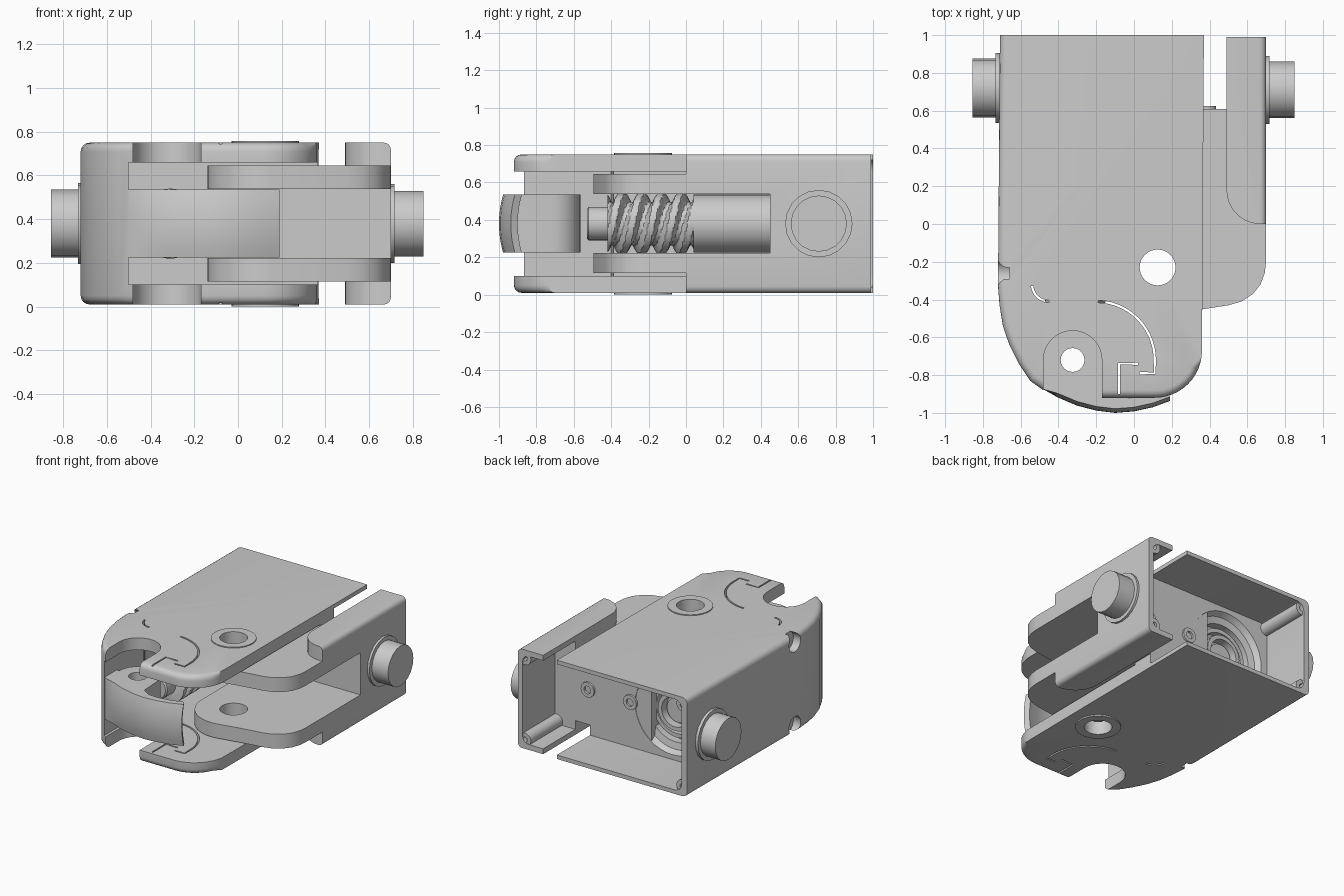
import bpy, bmesh
from math import sin, cos, pi, radians, hypot
from mathutils import Vector

if "Cube" in bpy.data.objects:
    bpy.data.objects.remove(bpy.data.objects["Cube"])

ZC = 0.38          # mid height
PIVOT = (0.125, -0.23)
PIN = (-0.325, -0.72)


def finish(bm, name):
    bmesh.ops.recalc_face_normals(bm, faces=bm.faces)
    me = bpy.data.meshes.new(name)
    bm.to_mesh(me)
    bm.free()
    ob = bpy.data.objects.new(name, me)
    bpy.context.collection.objects.link(ob)
    return ob


def loft(name, rings, closed=False):
    bm = bmesh.new()
    vs = [[bm.verts.new(p) for p in r] for r in rings]
    n = len(rings[0])
    pairs = list(zip(vs, vs[1:])) + ([(vs[-1], vs[0])] if closed else [])
    for a, b in pairs:
        for i in range(n):
            j = (i + 1) % n
            bm.faces.new((a[i], a[j], b[j], b[i]))
    if not closed:
        bm.faces.new(vs[0][::-1])
        bm.faces.new(vs[-1])
    return finish(bm, name)


def prism(name, pts, z0, z1):
    return loft(name, [[(x, y, z) for x, y in pts] for z in (z0, z1)])


def box(name, x0, x1, y0, y1, z0, z1):
    return prism(name, [(x0, y0), (x1, y0), (x1, y1), (x0, y1)], z0, z1)


def lathe(name, prof, axis, loc, segs=32, closed=False):
    """prof: (radius, position along axis)"""
    rings = []
    for r, h in prof:
        ring = []
        for i in range(segs):
            a, b = r * cos(2 * pi * i / segs), r * sin(2 * pi * i / segs)
            v = {'x': (h, a, b), 'y': (a, h, b), 'z': (a, b, h)}[axis]
            ring.append(Vector(v) + Vector(loc))
        rings.append(ring)
    return loft(name, rings, closed)


def arc(cx, cy, r, a0, a1, n=10):
    return [(cx + r * cos(radians(a0 + (a1 - a0) * i / n)),
             cy + r * sin(radians(a0 + (a1 - a0) * i / n))) for i in range(n + 1)]


def bevel(ob, width, test, segs=4):
    bm = bmesh.new()
    bm.from_mesh(ob.data)
    es = [e for e in bm.edges if test(*[v.co for v in e.verts])]
    bmesh.ops.bevel(bm, geom=es, offset=width, segments=segs, profile=0.5, affect='EDGES')
    bm.to_mesh(ob.data)
    bm.free()


def boolean(ob, tools, op='DIFFERENCE'):
    for t in tools:
        m = ob.modifiers.new('bool', 'BOOLEAN')
        m.operation, m.object, m.solver = op, t, 'EXACT'
        bpy.context.view_layer.objects.active = ob
        bpy.ops.object.modifier_apply(modifier=m.name)
        bpy.data.objects.remove(t)


def slit(path, w=0.006):
    left, right = [], []
    for i, (x, y) in enumerate(path):
        a, b = path[max(i - 1, 0)], path[min(i + 1, len(path) - 1)]
        dx, dy = b[0] - a[0], b[1] - a[1]
        k = w / hypot(dx, dy)
        left.append((x - dy * k, y + dx * k))
        right.append((x + dy * k, y - dx * k))
    return prism('cut_slit', left + right[::-1], -0.5, 1.5)


def pivot_hole():
    return lathe('cut_pivot', [(0.095, -1), (0.095, 2)], 'z', (*PIVOT, 0))


# housing: rounded outline, rolled rims, open front mouth and rear bay
outline = ([(-0.71, 1), (-0.72, -0.33), (-0.712, -0.43), (-0.694, -0.54), (-0.66, -0.64),
            (-0.61, -0.74), (-0.55, -0.83), (-0.48, -0.88), (-0.38, -0.91), (-0.28, -0.92)]
           + arc(0.11, -0.67, 0.25, -90, 0, 12) + [(0.37, 1)])
housing = prism('housing', outline, 0.01, 0.75)
bevel(housing, 0.04, lambda a, b: abs(a.z - b.z) < 0.01 and min(a.y, b.y) < 0.99 and
      not (a.x > 0.35 and b.x > 0.35))
rear_bay = box('cut_rear', -0.665, 1, 0.61, 1.3, 0.04, 0.72)
bevel(rear_bay, 0.06, lambda a, b: max(a.x, b.x) < 0 and abs(a.y - b.y) > 0.1)
arch = arc(*PIN, 0.155, 0, 180, 16)
boolean(housing, [
    box('cut_mouth', -0.5, 1, -1.3, 0.45, 0.10, 0.66),
    rear_bay,
    prism('cut_arch', [(-0.48, -1.3), (-0.17, -1.3)] + arch, -0.5, 1.5),
    pivot_hole(),
    lathe('cut_bearing', [(0.31, 0.62), (0.28, 0.57), (0.23, 0.56), (0.23, 0.5)], 'y', (-0.31, 0, ZC), 40),
    slit(arc(-0.2, -0.72, 0.31, 88, 0, 14) + [(0.11, -0.79), (0.03, -0.79)]),
    slit([(-0.08, -0.9), (-0.08, -0.74), (0.02, -0.74)]),
    slit(arc(-0.45, -0.32, 0.09, 185, 270, 6)),
    lathe('cut_notch', [(0.068, -0.9), (0.068, -0.66)], 'x', (0, -0.26, 0.69), 20),
    lathe('cut_notch', [(0.068, -0.9), (0.068, -0.66)], 'x', (0, -0.26, 0.07), 20),
])

# stepped bearing rings in the rear wall
for r, y0, y1 in ((0.2, 0.5, 0.55), (0.14, 0.5, 0.575)):
    lathe('bearing_ring', [(r, y0), (r, y1), (r - 0.03, y1), (r - 0.03, y0)],
          'y', (-0.31, 0, ZC), 32, True)

# side bracket: tall flange joined to two pivot arms
flange = prism('side_bracket', arc(0.67, 0.18, 0.18, 180, 270, 10) + [(0.70, 0), (0.70, 0.99), (0.49, 0.99)], 0.01, 0.75)
bevel(flange, 0.035, lambda a, b: a.x > 0.695 and b.x > 0.695 and abs(a.y - b.y) > 0.1)
arm_outline = (arc(*PIVOT, 0.265, 180, 275, 12)
               + [(0.36, -0.452), (0.50, -0.43), (0.57, -0.41), (0.63, -0.37), (0.67, -0.32),
                  (0.692, -0.26), (0.699, -0.2), (0.699, 0.608), (-0.14, 0.608)])
boolean(flange, [prism('arms', arm_outline, 0.115, 0.645)], 'UNION')
flange_bay = box('cut_flange', 0.4, 0.66, 0.609, 1.2, 0.05, 0.71)
bevel(flange_bay, 0.05, lambda a, b: min(a.x, b.x) > 0.6 and abs(a.y - b.y) > 0.1)
boolean(flange, [box('cut_window', -1, 1, -1, 0.45, 0.222, 0.538), flange_bay, pivot_hole()])

# pivot washers on top and bottom
for z0, z1 in ((0.74, 0.757), (0.0, 0.02)):
    lathe('pivot_washer', [(0.155, z0), (0.155, z1), (0.095, z1), (0.095, z0)],
          'z', (*PIVOT, 0), 32, True)

# screw posts at the rear corners, and screws in the rear wall
for x in (-0.66, 0.645):
    for z in (0.075, 0.685):
        lathe('screw_post', [(0.05, 0.6), (0.05, 0.985), (0.02, 0.985), (0.02, 0.6)],
              'y', (x, 0, z), 16, True)
for x in (0.03, 0.38):
    lathe('wall_screw', [(0.055, 0.6), (0.055, 0.625), (0.028, 0.625), (0.028, 0.6)],
          'y', (x, 0, ZC), 20, True)

# side buttons with collars
lathe('left_button', [(0.185, -0.70), (0.185, -0.732), (0.155, -0.732), (0.155, -0.855)],
      'x', (0, 0.72, ZC), 20)
lathe('right_button', [(0.18, 0.69), (0.18, 0.717), (0.15, 0.717), (0.15, 0.85)],
      'x', (0, 0.71, ZC), 20)

# front hook: crowned curved nose running back to the pin boss
hook = ([(-0.55, -0.82), (-0.48, -0.875), (-0.40, -0.92), (-0.30, -0.962), (-0.20, -0.988), (-0.10, -1.0),
         (0.0, -0.992), (0.10, -0.97), (0.19, -0.937), (0.17, -0.90), (0.08, -0.928), (-0.02, -0.945),
         (-0.10, -0.94), (-0.16, -0.9)] + arch + [(-0.55, -0.72)])
layers = []
for i in range(9):
    t = i / 4 - 1
    layers.append([(x, y + (0.022 * t * t if y < -0.88 else 0), ZC + 0.155 * t) for x, y in hook])
nose = loft('front_hook', layers)
boolean(nose, [lathe('cut_pin', [(0.063, -1), (0.063, 2)], 'z', (*PIN, 0), 24)])

# worm drive: two-start thread, shaft end and motor barrel
rings = []
for k in range(73):
    y = -0.42 + 0.46 * k / 72
    ring = []
    for i in range(48):
        a = 2 * pi * i / 48
        s = max(-1, min(1, 1.8 * sin(2 * pi * y / 0.105 - 2 * a) + 0.3))
        r = 0.138 + 0.022 * s
        ring.append((-0.31 + r * cos(a), y, ZC + r * sin(a)))
    rings.append(ring)
loft('worm_thread', rings)
lathe('worm_shaft', [(0.08, -0.53), (0.09, -0.52), (0.09, -0.41)], 'y', (-0.31, 0, ZC), 24)
lathe('motor_barrel', [(0.155, 0.04), (0.155, 0.51), (0.09, 0.51), (0.09, 0.54)], 'y', (-0.31, 0, ZC), 32)

# smooth curved surfaces, keep hard edges
bpy.ops.object.select_all(action='SELECT')
bpy.context.view_layer.objects.active = housing
bpy.ops.object.shade_smooth_by_angle(angle=radians(30))
